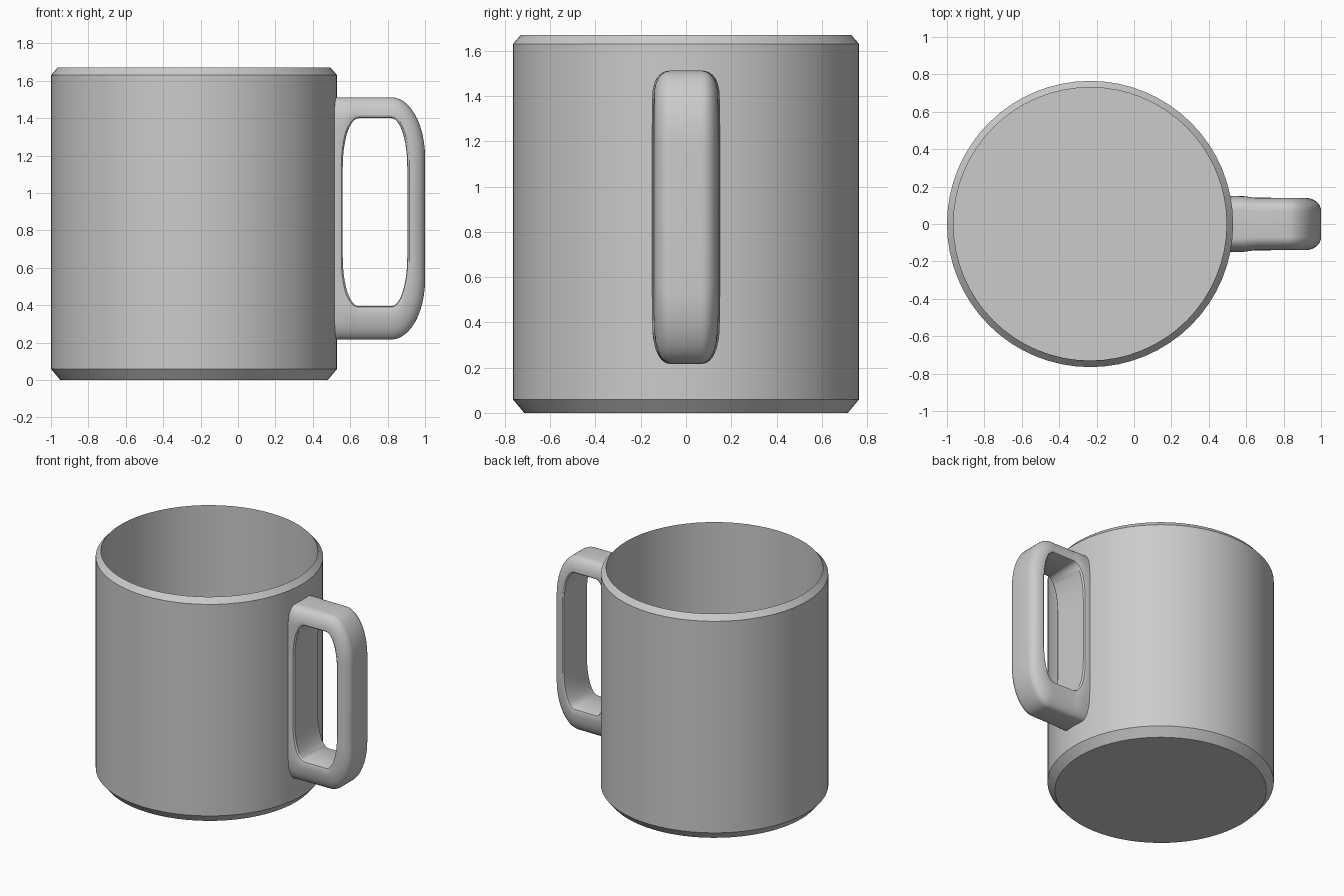
import bpy, bmesh
from math import sin, cos, pi, sqrt

CUP_X, CUP_R = -0.235, 0.765

cube = bpy.data.objects.get("Cube")
if cube:
    bpy.data.objects.remove(cube, do_unlink=True)

grey = bpy.data.materials.new("plain grey")
grey.use_nodes = True
colour = (0.6, 0.6, 0.6, 1)
grey.diffuse_color = colour
grey.node_tree.nodes["Principled BSDF"].inputs["Base Color"].default_value = colour


def finish(name, bm):
    bmesh.ops.recalc_face_normals(bm, faces=bm.faces)
    mesh = bpy.data.meshes.new(name)
    bm.to_mesh(mesh)
    bm.free()
    mesh.materials.append(grey)
    obj = bpy.data.objects.new(name, mesh)
    bpy.context.collection.objects.link(obj)
    return obj


def lathe(name, profile, sides=64):
    """Turn a (radius, height) profile round the cup axis, closing both ends."""
    bm = bmesh.new()
    rings = [[bm.verts.new((CUP_X + r * cos(2 * pi * i / sides),
                            r * sin(2 * pi * i / sides), z))
              for i in range(sides)] for r, z in profile]
    for a, b in zip(rings, rings[1:]):
        for i in range(sides):
            j = (i + 1) % sides
            bm.faces.new((a[i], a[j], b[j], b[i]))
    bm.faces.new(rings[0])
    bm.faces.new(rings[-1])
    return finish(name, bm)


def smooth(obj, angle):
    bpy.ops.object.select_all(action="DESELECT")
    obj.select_set(True)
    bpy.context.view_layer.objects.active = obj
    bpy.ops.object.shade_smooth_by_angle(angle=angle)


# Cup: chamfered foot, straight wall, thin bevelled rim, hollow inside
cup = lathe("cup", [(0.715, 0), (CUP_R, 0.06), (CUP_R, 1.63),
                    (0.73, 1.67), (0.73, 0.06)])
smooth(cup, 0.4)


# Handle outlines: four corners, anticlockwise from the upper right
def outline(left, right, bottom, top, rx_left, rx_right, rz, square_left, n=12):
    points = []
    for corner in range(4):
        on_left = corner in (1, 2)
        rx = rx_left if on_left else rx_right
        cx = left + rx if on_left else right - rx
        cz = top - rz if corner < 2 else bottom + rz
        for k in range(n + 1):
            a = (corner + k / n) * pi / 2
            c, s = cos(a), sin(a)
            m = max(abs(c), abs(s)) if on_left and square_left else 1
            points.append((cx + rx * c / m, cz + rz * s / m))
    return points


hole = outline(0.56, 0.905, 0.395, 1.4, 0.085, 0.085, 0.26, False)
outer = outline(0.3, 1.0, 0.217, 1.512, 0.345, 0.18, 0.32, True)

# Cross-section from hole edge to rounded outer edge: (fraction, half width)
half = [(0, 0.125), (0.03, 0.135)]
for k in range(9):
    a = k / 8 * pi / 2
    half.append((0.12 + 0.88 * sin(a), 0.07 + 0.07 * cos(a)))
section = half + [(t, -y) for t, y in reversed(half)]

bm = bmesh.new()
loops = []
for (hx, hz), (ox, oz) in zip(hole, outer):
    loop = []
    for t, y in section:
        x, z = hx + (ox - hx) * t, hz + (oz - hz) * t
        flare = 1 + 0.07 * min(1, max(0, (0.65 - x) / 0.07))
        loop.append(bm.verts.new((x, y * flare, z)))
    loops.append(loop)
for i, a in enumerate(loops):
    b = loops[(i + 1) % len(loops)]
    for k in range(len(section)):
        m = (k + 1) % len(section)
        bm.faces.new((a[k], a[m], b[m], b[k]))
handle = finish("handle", bm)

# Trim the handle inside the cup wall
cutter = lathe("handle_cutter", [(0.75, -0.2), (0.75, 1.9)])
cutter.hide_render = True
trim = handle.modifiers.new("trim", "BOOLEAN")
trim.operation = "DIFFERENCE"
trim.solver = "EXACT"
trim.object = cutter
bpy.context.view_layer.objects.active = handle
bpy.ops.object.modifier_apply(modifier=trim.name)
bpy.data.objects.remove(cutter, do_unlink=True)
smooth(handle, 0.5)
